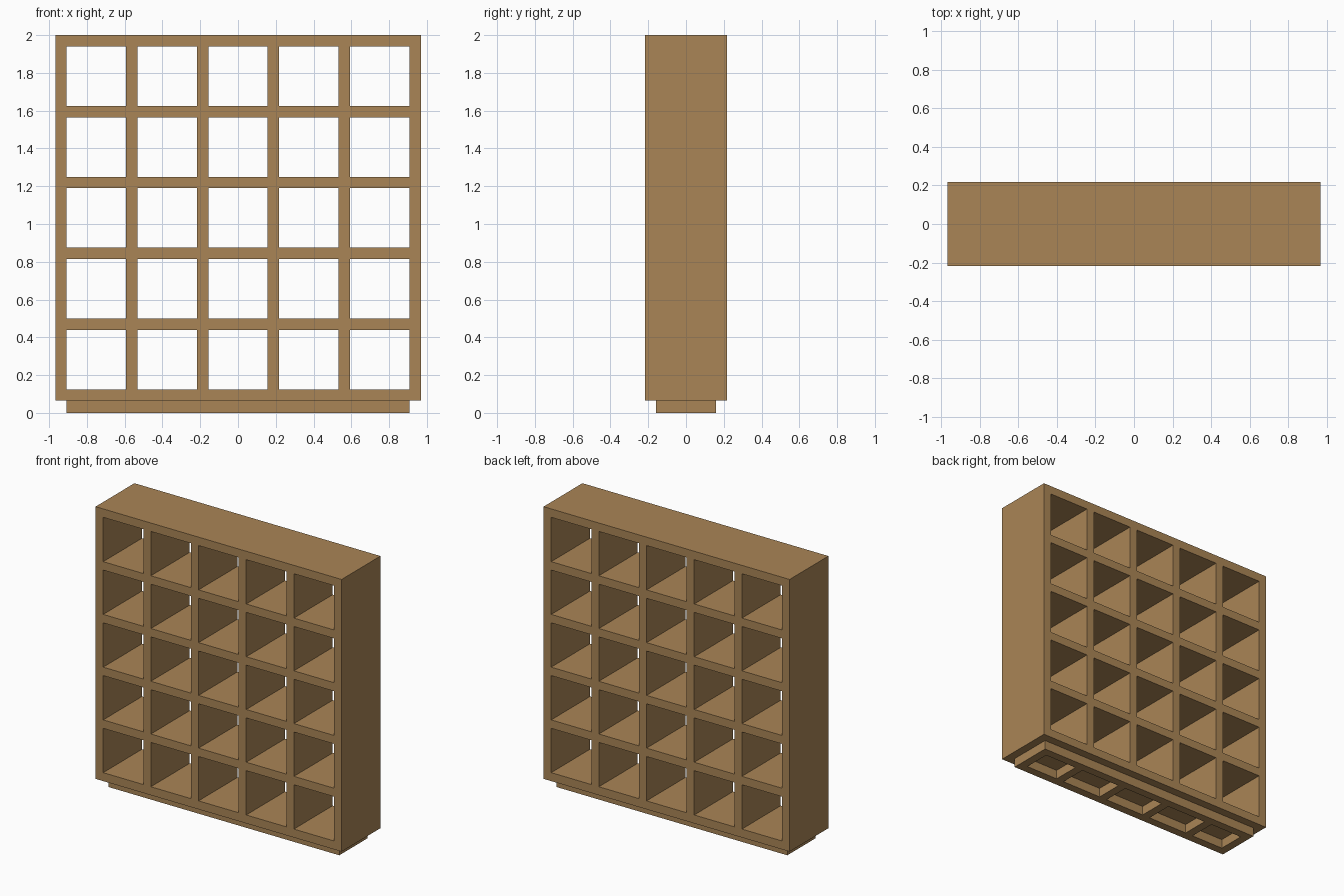
import bpy
import bmesh
from mathutils import Matrix

cube = bpy.data.objects.get("Cube")
if cube:
    bpy.data.objects.remove(cube, do_unlink=True)

BOARD = 0.06             # board thickness
PITCH = 0.375            # spacing of the compartments
COUNT = 5
HALF = (COUNT * PITCH + BOARD) / 2   # half width and half height of the carcass
DEPTH = 0.436
PLINTH_H = 2.0 - 2 * HALF

wood = bpy.data.materials.new("oak wood")
wood.use_nodes = True
colour = (0.402, 0.235, 0.093, 1.0)
wood.diffuse_color = colour
bsdf = wood.node_tree.nodes["Principled BSDF"]
bsdf.inputs["Base Color"].default_value = colour
bsdf.inputs["Roughness"].default_value = 0.7


def lattice(name, us, vs, thickness, matrix):
    """Flat grid whose odd cells are open, thickened evenly to both sides."""
    bm = bmesh.new()
    grid = [[bm.verts.new((u, v, 0)) for v in vs] for u in us]
    for i in range(len(us) - 1):
        for j in range(len(vs) - 1):
            if i % 2 and j % 2:
                continue             # opening between boards
            bm.faces.new((grid[i][j], grid[i + 1][j],
                          grid[i + 1][j + 1], grid[i][j + 1]))
    mesh = bpy.data.meshes.new(name)
    bm.to_mesh(mesh)
    bm.free()
    mesh.materials.append(wood)
    obj = bpy.data.objects.new(name, mesh)
    bpy.context.collection.objects.link(obj)
    obj.matrix_world = matrix
    solid = obj.modifiers.new("board depth", 'SOLIDIFY')
    solid.thickness = thickness
    solid.offset = 0
    return obj


# Both faces of every board, from one outer side to the other
lines = [-HALF + k * PITCH + side for k in range(COUNT + 1) for side in (0, BOARD)]

# Open shelving carcass, stood upright on the plinth
upright = Matrix.Translation((0, 0, PLINTH_H + HALF)) @ Matrix.Rotation(1.5707963, 4, 'X')
lattice("shelf_carcass", lines, lines, DEPTH, upright)

# Plinth frame set in by one board, with cross pieces under the dividers
px = HALF - BOARD
py = DEPTH / 2 - BOARD
plinth_x = [-px, -px + BOARD] + lines[2:-2] + [px - BOARD, px]
plinth_y = [-py, -py + BOARD, py - BOARD, py]
lattice("plinth_frame", plinth_x, plinth_y, PLINTH_H,
        Matrix.Translation((0, 0, PLINTH_H / 2)))
